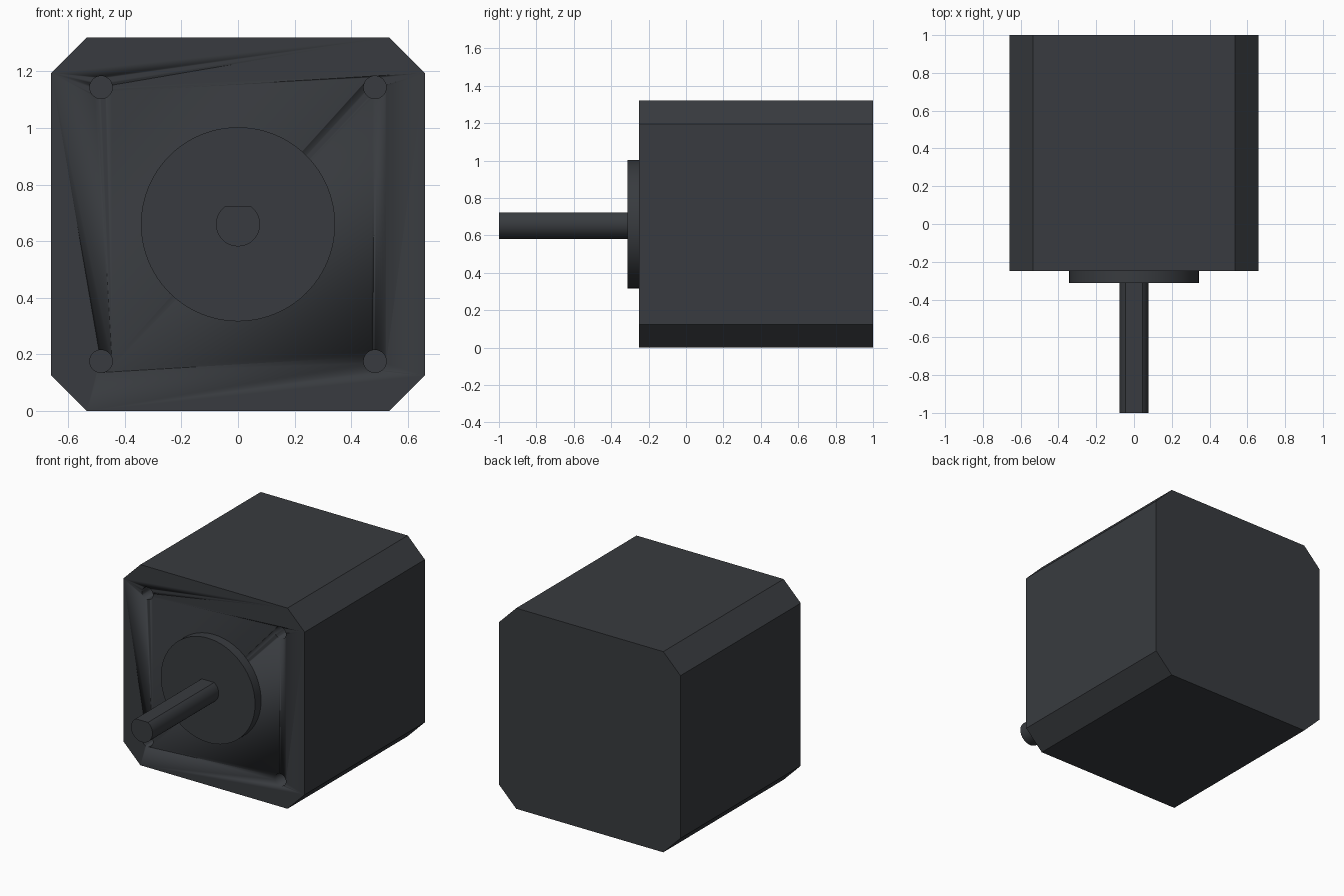
import bpy, bmesh
from math import sin, cos, pi, asin, radians

if "Cube" in bpy.data.objects:
    bpy.data.objects.remove(bpy.data.objects["Cube"])

CZ = 0.66          # height of the shaft axis
HALF = 0.66        # half width of the square body
CHAMFER = 0.125

dark = bpy.data.materials.new("dark_metal")
dark.diffuse_color = (0.04, 0.044, 0.05, 1)
dark.use_nodes = True
dark.node_tree.nodes["Principled BSDF"].inputs["Base Color"].default_value = dark.diffuse_color


def prism(name, profile, y0, y1, smooth=True):
    """Extrude an (x, z) profile, given around the shaft axis, from y0 to y1."""
    bm = bmesh.new()
    face = bm.faces.new([bm.verts.new((x, y0, z + CZ)) for x, z in profile])
    ext = bmesh.ops.extrude_face_region(bm, geom=[face], use_keep_orig=True)
    moved = [v for v in ext["geom"] if isinstance(v, bmesh.types.BMVert)]
    bmesh.ops.translate(bm, verts=moved, vec=(0, y1 - y0, 0))
    bmesh.ops.recalc_face_normals(bm, faces=bm.faces)
    mesh = bpy.data.meshes.new(name)
    bm.to_mesh(mesh)
    bm.free()
    mesh.materials.append(dark)
    ob = bpy.data.objects.new(name, mesh)
    bpy.context.collection.objects.link(ob)
    if smooth:
        shade(ob)
    return ob


def shade(ob):
    bpy.ops.object.select_all(action="DESELECT")
    ob.select_set(True)
    bpy.context.view_layer.objects.active = ob
    bpy.ops.object.shade_smooth_by_angle(angle=radians(30))


def circle(r, n, cx=0, cz=0):
    return [(cx + r * cos(2 * pi * i / n), cz + r * sin(2 * pi * i / n)) for i in range(n)]


# Square body with chamfered long edges
a, b = HALF, HALF - CHAMFER
body = prism("motor_body", [(b, -a), (a, -b), (a, b), (b, a),
                            (-b, a), (-a, b), (-a, -b), (-b, -a)], -0.25, 1.0, smooth=False)

# Four blind screw holes in the front face
for sx in (-1, 1):
    for sz in (-1, 1):
        cutter = prism("hole_cutter", circle(0.04, 32, sx * 0.484, sz * 0.484), -0.3, -0.11)
        cutter.hide_render = True
        cutter.hide_set(True)
        cut = body.modifiers.new("screw_hole", "BOOLEAN")
        cut.operation = "DIFFERENCE"
        cut.solver = "EXACT"
        cut.object = cutter
shade(body)

# Raised round boss
prism("front_boss", circle(0.343, 96), -0.3125, -0.24)

# D-shaped shaft, flat on top
R, FLAT = 0.078, 0.0635
start = pi - asin(FLAT / R)
sweep = 2 * pi - 2 * (pi / 2 - asin(FLAT / R))
N = 48
prism("shaft", [(R * cos(start + sweep * i / N), R * sin(start + sweep * i / N))
                for i in range(N + 1)], -1.0, -0.30)
